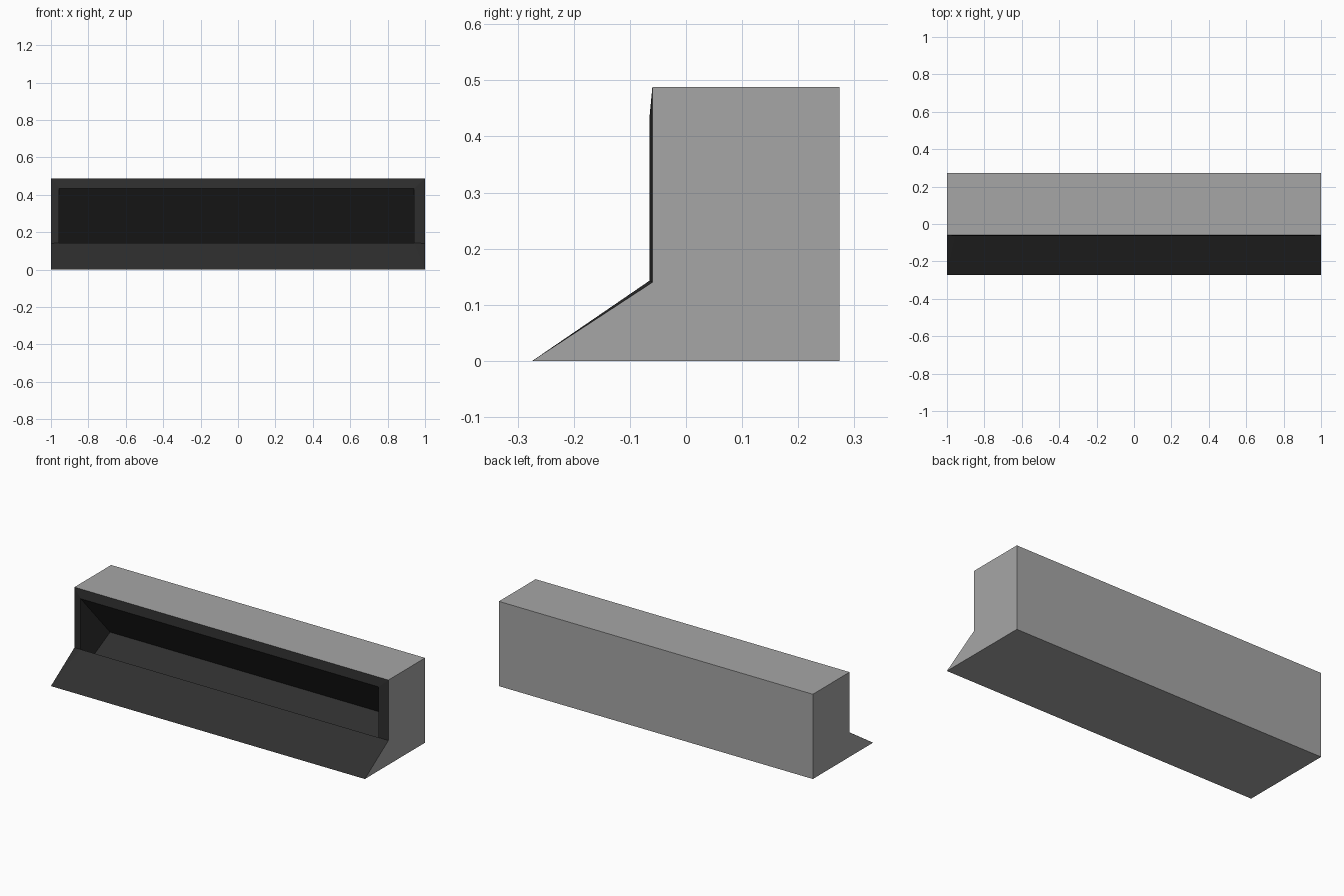
import bpy, bmesh

if "Cube" in bpy.data.objects:
    bpy.data.objects.remove(bpy.data.objects["Cube"])


def material(name, rgb):
    m = bpy.data.materials.new(name)
    m.diffuse_color = (*rgb, 1)
    m.use_nodes = True
    m.node_tree.nodes["Principled BSDF"].inputs["Base Color"].default_value = m.diffuse_color
    return m


grey = material("grey casing", (0.38, 0.38, 0.38))
dark = material("dark front", (0.028, 0.028, 0.028))

bm = bmesh.new()


def row(x, profile):
    """One cross-section of (y, z) points at the given x."""
    return [bm.verts.new((x, y, z)) for y, z in profile]


def face(verts, mat):
    bm.faces.new(verts).material_index = mat


# Outer casing: end caps, bottom, back and top
casing = [(-0.274, 0), (0.274, 0), (0.274, 0.488), (-0.06, 0.488), (-0.06, 0.14)]
left, right = row(-1, casing), row(1, casing)
for end in (left, right):
    face(end, 0)
for i in range(3):
    face((left[i], left[i + 1], right[i + 1], right[i]), 0)

# Recess: sloping ceiling, floor dropping behind the lip, side walls
recess = [(-0.065, 0.143), (-0.065, 0.435), (0.203, 0.14), (-0.065, 0.005)]
in_left, in_right = row(-0.957, recess), row(0.942, recess)
for end in (in_left, in_right):
    face(end, 1)
for i in (1, 2, 3):
    j = (i + 1) % 4
    face((in_left[i], in_left[j], in_right[j], in_right[i]), 1)

# Front: sloped apron, side strips and top strip around the opening
face((left[0], right[0], in_right[0], in_left[0]), 1)
face((left[3], right[3], in_right[1], in_left[1]), 1)
for out, inn in ((left, in_left), (right, in_right)):
    face((out[0], out[4], inn[0]), 1)
    face((out[4], out[3], inn[1], inn[0]), 1)

bmesh.ops.recalc_face_normals(bm, faces=bm.faces[:])
mesh = bpy.data.meshes.new("recessed_housing")
bm.to_mesh(mesh)
bm.free()
mesh.materials.append(grey)
mesh.materials.append(dark)
bpy.context.collection.objects.link(bpy.data.objects.new("recessed_housing", mesh))
